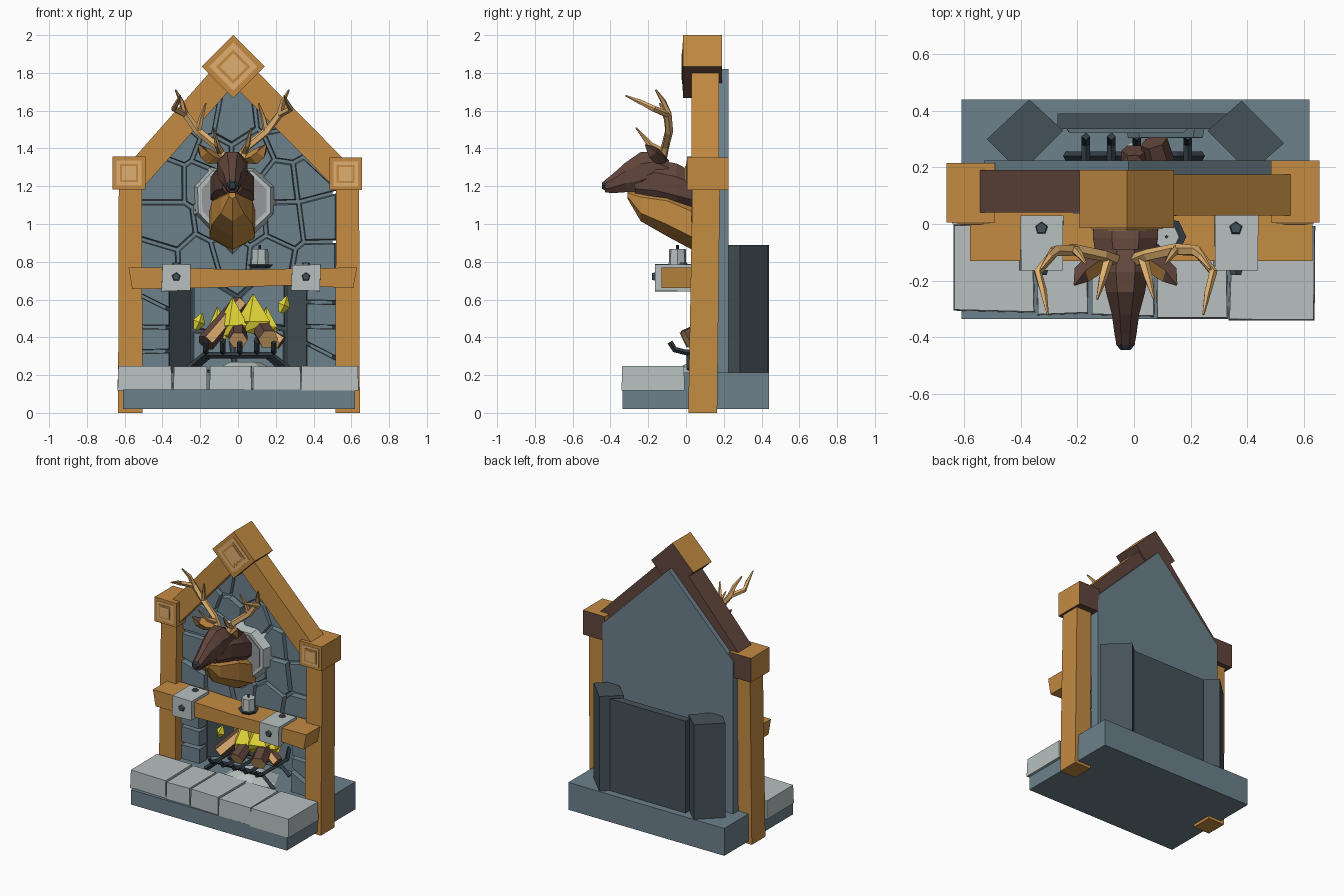
import bpy, bmesh, math, random
from mathutils import Vector

if "Cube" in bpy.data.objects:
    bpy.data.objects.remove(bpy.data.objects["Cube"])
random.seed(4)

def mat(name, r, g, b):
    m = bpy.data.materials.new(name)
    m.diffuse_color = (r, g, b, 1)
    m.use_nodes = True
    m.node_tree.nodes["Principled BSDF"].inputs["Base Color"].default_value = m.diffuse_color
    return m

WOOD = mat("wood", .55, .26, .055)
LIGHT = mat("light_wood", .74, .43, .16)
BROWN = mat("brown", .12, .06, .045)
SLATE = mat("slate", .15, .22, .26)
DARK = mat("dark_slate", .06, .085, .10)
IRON = mat("iron", .03, .045, .055)
PALE = mat("pale_stone", .48, .53, .53)
GREY = mat("grey", .3, .31, .32)
FLAME = mat("flame", .80, .70, .04)

def loft(bm, rings):
    """Skin a list of equal-length rings and cap both ends."""
    vs = [[bm.verts.new(p) for p in r] for r in rings]
    n = len(vs[0])
    for a, b in zip(vs, vs[1:]):
        for i in range(n):
            j = (i + 1) % n
            bm.faces.new((a[i], a[j], b[j], b[i]))
    bm.faces.new(vs[0][::-1])
    bm.faces.new(vs[-1])

def finish(name, bm, m, m2=None, test=None):
    """Make the object; faces whose normal passes the test get m2."""
    bmesh.ops.recalc_face_normals(bm, faces=bm.faces)
    me = bpy.data.meshes.new(name)
    me.materials.append(m)
    if m2:
        me.materials.append(m2)
        bm.normal_update()
        for f in bm.faces:
            f.material_index = int(test(f.normal))
    bm.to_mesh(me)
    bm.free()
    ob = bpy.data.objects.new(name, me)
    bpy.context.collection.objects.link(ob)
    return ob

def part(name, rings, m, m2=None, test=None):
    bm = bmesh.new()
    loft(bm, rings)
    return finish(name, bm, m, m2, test)

def shrunk(pts, k):
    cx, cz = (sum(p[i] for p in pts) / len(pts) for i in (0, 1))
    return [(cx + (x - cx) * k, cz + (z - cz) * k) for x, z in pts]

def front_rings(pts, y0, y1, k=1):
    return [[(x, y0, z) for x, z in shrunk(pts, k)], [(x, y1, z) for x, z in pts]]

def plan_rings(pts, z0, z1, k=1):
    return [[(x, y, z0) for x, y in pts], [(x, y, z1) for x, y in shrunk(pts, k)]]

def rect(x0, x1, z0, z1, j=0):
    r = lambda: random.uniform(-j, j)
    return [(x + r(), z + r()) for x, z in ((x0, z0), (x1, z0), (x1, z1), (x0, z1))]

def ngon(cx, cz, r, n, a=0):
    return [(cx + r * math.cos(a + math.tau * i / n), cz + r * math.sin(a + math.tau * i / n)) for i in range(n)]

def tube_rings(pts, radii, n=5):
    pts = [Vector(p) for p in pts]
    out = []
    for i, p in enumerate(pts):
        q = (pts[min(i + 1, len(pts) - 1)] - pts[max(i - 1, 0)]).to_track_quat('Z', 'Y')
        out.append([p + q @ Vector((x, y, 0)) for x, y in ngon(0, 0, radii[i], n)])
    return out

def stones(name, poly, seeds, y0, y1):
    """Irregular flagstones: cells around seed points, clipped to the outline."""
    bm = bmesh.new()
    for s in seeds:
        cell = list(poly)
        for t in seeds:
            if t == s:
                continue
            d = Vector((t[0] - s[0], t[1] - s[1]))
            lim, d = d.length / 2 - .007, d.normalized()
            side = lambda p: (p[0] - s[0]) * d.x + (p[1] - s[1]) * d.y - lim
            new = []
            for a, b in zip(cell, cell[1:] + cell[:1]):
                fa, fb = side(a), side(b)
                if fa <= 0:
                    new.append(a)
                if fa * fb < 0:
                    k = fa / (fa - fb)
                    new.append((a[0] + (b[0] - a[0]) * k, a[1] + (b[1] - a[1]) * k))
            cell = new
        if len(cell) > 2:
            loft(bm, front_rings(cell, y0 + random.uniform(-.012, .012), y1, .93))
    return finish(name, bm, SLATE)

back = lambda n: n.y > .5
back_or_low = lambda n: n.y > .5 or n.z < -.3

# Base and hearth stones
part("base_rear", plan_rings(rect(-.61, .62, -.02, .44), .02, .215), SLATE)
part("base_front", plan_rings(rect(-.61, .62, -.335, -.02), .02, .125), SLATE)
edges = [-.645, -.35, -.16, .075, .335, .645]
for i in range(5):
    yf = -.31 - .008 * i
    part("hearth_stone", plan_rings(rect(edges[i] + .004, edges[i + 1] - .004, yf, -.005, .006),
                                    .118, .248 - .003 * (i % 2), .975), PALE)

# Wall with firebox opening, and its flagstones
part("wall", front_rings([(-.53, .2), (-.38, .2), (-.38, .72), (.38, .72), (.38, .2), (.5, .2),
                          (.5, 1.3), (-.02, 1.82), (-.53, 1.3)], .13, .225), SLATE)
grid = [(-.42 + .2 * c + .1 * (r % 2) + random.uniform(-.06, .06), .82 + .19 * r + random.uniform(-.05, .05))
        for r in range(5) for c in range(5)]
stones("upper_flagstones", [(-.52, .72), (.52, .72), (.52, 1.3), (-.02, 1.8), (-.52, 1.3)], grid, .1, .14)
for x0, x1 in ((-.53, -.36), (.36, .53)):
    seeds = [((x0 + x1) / 2 + random.uniform(-.05, .05), .26 + .13 * i) for i in range(4)]
    stones("jamb_stones", rect(x0, x1, .2, .71), seeds, .08, .16)

# Firebox
part("firebox_back", plan_rings(rect(-.27, .37, .335, .39), .2, .87), DARK)
part("firebox_left", plan_rings([(-.52, .3), (-.40, .18), (-.25, .33), (-.37, .44)], .2, .89), DARK)
part("firebox_right", plan_rings([(.53, .285), (.41, .18), (.26, .33), (.38, .435)], .2, .89), DARK)
stones("firebox_stones", rect(-.24, .25, .22, .8), [(-.15, .3), (.1, .33), (-.12, .55), (.14, .6), (0, .75)], .315, .34)

# Timber frame: posts, rafters, blocks with inlaid squares
for x0, x1 in ((-.635, -.505), (.515, .645)):
    part("post", [[(x, y, 0) for x, y in rect(x0, x1, .012, .165)],
                  [(x, y, 1.25) for x, y in rect(x0 + .004, x1 - .004, .035, .18)]], WOOD)

def rafter(name, a, b, y0, y1, m, m2, test):
    d = Vector((b[0] - a[0], b[1] - a[1])).normalized() * .07
    p = [(a[0] - d.y, a[1] + d.x), (a[0] + d.y, a[1] - d.x), (b[0] + d.y, b[1] - d.x), (b[0] - d.y, b[1] + d.x)]
    part(name, front_rings(p, y0, y1), m, m2, test)

rafter("rafter_left", (-.545, 1.25), (-.05, 1.81), .04, .19, WOOD, BROWN, lambda n: n.y > .5 or n.z > .3)
rafter("rafter_right", (.545, 1.26), (0, 1.81), .03, .175, WOOD, BROWN, back)
for nm, x, z, r, a, y0, y1 in (("corner_block", -.577, 1.27, .122, math.pi / 4, .005, .215),
                               ("corner_block", .57, 1.265, .122, math.pi / 4, .005, .225),
                               ("apex_block", -.025, 1.833, .167, 0, -.015, .19)):
    part(nm, front_rings(ngon(x, z, r, 4, a), y0, y1), WOOD, BROWN, back_or_low)
    for i, (k, m) in enumerate(((.76, LIGHT), (.55, WOOD), (.42, LIGHT))):
        part("block_inlay", front_rings(ngon(x, z, r * k, 4, a), y0 - .003 * (i + 1), y0 + .01), m)

# Mantel, straps and nails
part("mantel", front_rings([(-.58, .77), (-.56, .655), (-.25, .66), (.02, .667), (.3, .675), (.61, .66),
                            (.63, .77), (.33, .765), (.05, .758), (-.3, .768)], -.13, .07), WOOD)
for x in (-.327, .36):
    part("mantel_strap", front_rings(rect(x - .077, x + .077, .645, .787, .004), -.165, .03, .98), PALE)
    part("front_nail", front_rings(ngon(x, .72, .028, 5, .3), -.18, -.15, .7), DARK)
    part("top_nail", plan_rings(ngon(x, -.015, .028, 5, .3), .775, .797, .7), DARK)

# Candle
part("candle_plate", plan_rings(ngon(.115, -.045, .05, 7), .765, .785, 1.4), IRON)
part("candle", plan_rings(ngon(.115, -.045, .048, 7), .783, .868, .93), PALE)
part("candle_wick", plan_rings(ngon(.115, -.045, .007, 4), .865, .89), IRON)

# Fire: ash, grate, logs, flames
part("ash", plan_rings(ngon(.03, .1, .2, 7), .21, .27, .4), PALE)
bm = bmesh.new()
for x in (-.17, -.08, .01, .1, .19):
    loft(bm, tube_rings([(x, .31, .4), (x, .28, .32), (x, .0, .32), (x, -.06, .335), (x, -.085, .375)], [.015] * 5, 4))
for y, w in ((.02, .27), (.24, .24)):
    loft(bm, tube_rings([(-w, y, .23), (-w + .09, y, .305), (w - .09, y, .305), (w, y, .23)], [.017] * 4, 4))
finish("fire_grate", bm, IRON)
for a, b, r in (((-.17, .03, .37), (.01, .21, .58), .05), ((.0, -.015, .385), (.0, .26, .52), .05),
                ((.16, .0, .39), (.07, .29, .53), .055), ((.23, .12, .37), (.03, .16, .50), .04)):
    part("log", tube_rings([a, b], [r, r * .9], 6), BROWN, LIGHT, lambda n: n.y < -.75)
for x, y, z, r, h in ((.08, .13, .42, .10, .21), (-.03, .12, .4, .09, .21), (-.11, .15, .4, .06, .16),
                      (.15, .16, .41, .06, .15)):
    part("flame", tube_rings([(x, y, z), (x + .01, y, z + h * .3), (x, y, z + h)], [r * .8, r, .003], 5), FLAME)
for x, z in ((-.205, .48), (.245, .57)):
    part("spark_flame", tube_rings([(x - .02, .1, z - .04), (x, .1, z), (x + .015, .1, z + .05)], [.012, .034, .003], 4), FLAME)

# Trophy plaque
shield = [(-.15, 1.3), (.09, 1.3), (.2, 1.2), (.2, 1.05), (-.03, .83), (-.235, 1.05), (-.24, 1.2)]
part("plaque", front_rings(shield, .035, .13, .88), PALE)
part("plaque_panel", front_rings(shrunk(shield, .78), .028, .1), GREY)

# Stag: lofted head, neck and chest
CX = -.03
def body(name, secs, n, a, m, m2=None, test=None):
    part(name, [[(CX + w * x, y, z + h * v) for x, v in ngon(0, 0, 1, n, a)] for y, z, w, h in secs], m, m2, test)

body("stag_head", [(-.43, 1.2, .034, .034), (-.39, 1.213, .042, .054), (-.32, 1.247, .052, .085),
                   (-.24, 1.275, .075, .115), (-.17, 1.29, .088, .1), (-.09, 1.27, .08, .075)],
     8, math.pi / 8, BROWN, WOOD, lambda n: n.z < -.9)
body("stag_nose", [(-.445, 1.203, .018, .018), (-.425, 1.205, .034, .034), (-.41, 1.21, .03, .03)], 6, 0, IRON)
body("stag_neck", [(-.27, 1.21, .055, .06), (-.16, 1.225, .1, .125), (-.05, 1.2, .125, .13), (.1, 1.15, .125, .1)],
     8, math.pi / 8, BROWN)
body("stag_chest", [(-.31, 1.155, .02, .02), (-.24, 1.1, .07, .085), (-.1, 1.06, .125, .125),
                    (.03, 1.0, .14, .135), (.08, .98, .13, .12)], 6, math.pi / 2, WOOD)

# Ears and antlers, mirrored about the head centre
bm, ears = bmesh.new(), bmesh.new()
for s in (-1, 1):
    side = lambda pts: [(CX + s * x, y, z) for x, y, z in pts]
    loft(ears, tube_rings(side([(.06, -.11, 1.34), (.12, -.15, 1.355), (.155, -.18, 1.38), (.18, -.215, 1.42)]),
                          [.018, .04, .034, .004], 4))
    for pts, r in (([(.03, -.13, 1.33), (.08, -.11, 1.41), (.18, -.09, 1.49), (.25, -.095, 1.58), (.27, -.12, 1.65),
                     (.3, -.16, 1.71)], [.026, .022, .022, .02, .014, .005]),
                   ([(.18, -.09, 1.49), (.165, -.105, 1.56), (.14, -.14, 1.64)], [.018, .014, .004]),
                   ([(.25, -.095, 1.58), (.31, -.17, 1.61), (.29, -.24, 1.645), (.275, -.32, 1.68)], [.018, .016, .013, .004]),
                   ([(.06, -.12, 1.38), (.08, -.19, 1.42), (.10, -.265, 1.51)], [.02, .016, .004])):
        loft(bm, tube_rings(side(pts), r))
finish("stag_ears", ears, BROWN, WOOD, lambda n: n.y < -.3)
finish("stag_antlers", bm, LIGHT)
